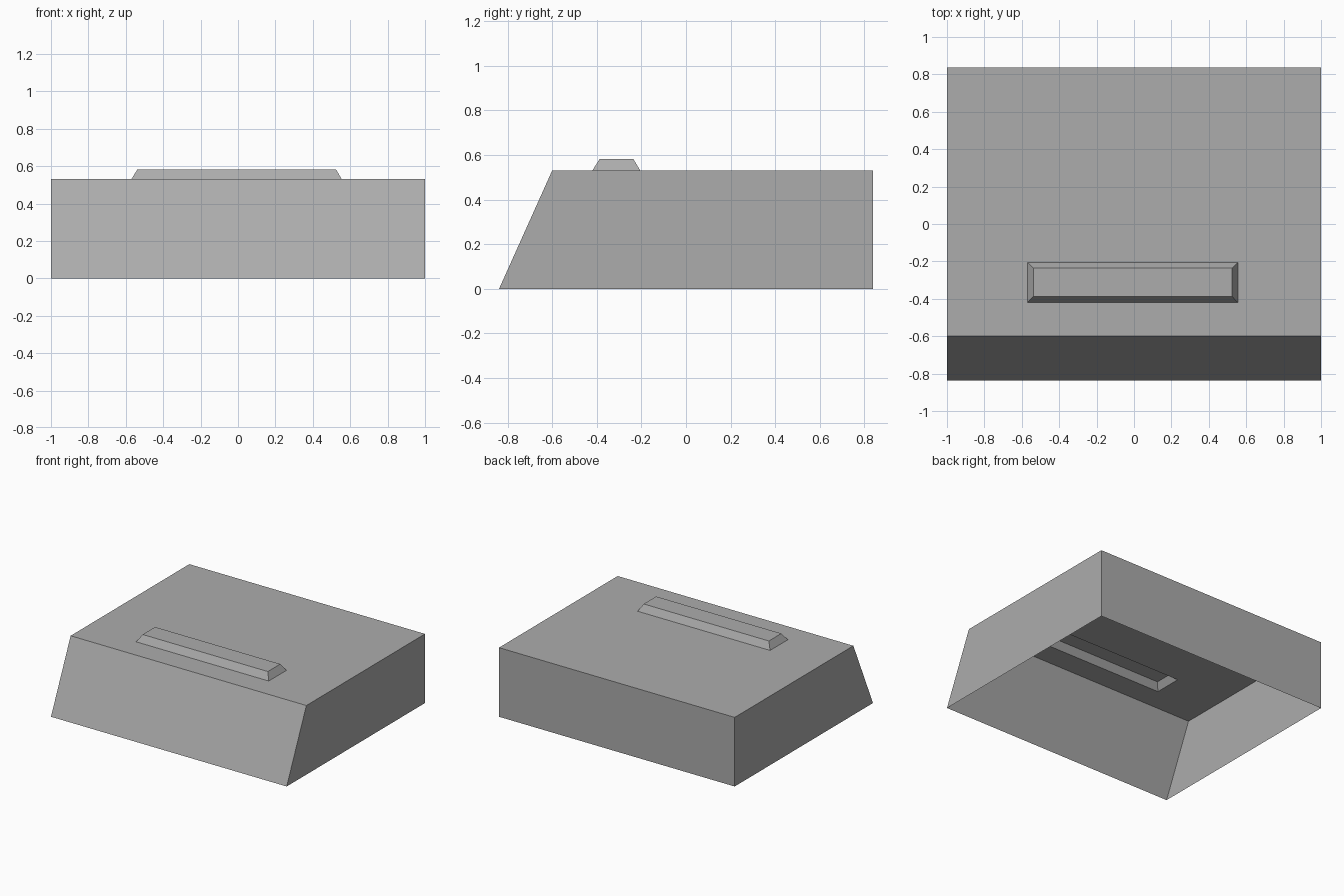
import bpy, bmesh

cube = bpy.data.objects.get("Cube")
if cube:
    bpy.data.objects.remove(cube, do_unlink=True)

# Plain grey material
shade = (0.413, 0.413, 0.413, 1)
grey = bpy.data.materials.new("plain grey")
grey.use_nodes = True
grey.diffuse_color = shade
grey.node_tree.nodes["Principled BSDF"].inputs["Base Color"].default_value = shade


def place(face, x0, x1, y0, y1, z):
    """Fit a four-sided face to a level rectangle."""
    mid = face.calc_center_median()
    for v in face.verts:
        v.co = (x0 if v.co.x < mid.x else x1, y0 if v.co.y < mid.y else y1, z)


bm = bmesh.new()
bmesh.ops.create_cube(bm, size=2)
bm.faces.ensure_lookup_table()
top = max(bm.faces, key=lambda f: f.calc_center_median().z)
bottom = min(bm.faces, key=lambda f: f.calc_center_median().z)

# Hollow body: sloping front, open underneath
place(top, -1, 1, -0.6, 0.838, 0.53)
place(bottom, -1, 1, -0.838, 0.838, 0)
bmesh.ops.delete(bm, geom=[bottom], context='FACES_ONLY')

# Raised ridge with bevelled sides, pressed out of the top sheet
bmesh.ops.inset_individual(bm, faces=[top], thickness=0.1)
place(top, -0.57, 0.555, -0.42, -0.205, 0.53)
bmesh.ops.inset_individual(bm, faces=[top], thickness=0.02)
place(top, -0.538, 0.524, -0.387, -0.236, 0.582)

bm.normal_update()
mesh = bpy.data.meshes.new("hollow_cover")
bm.to_mesh(mesh)
bm.free()
mesh.materials.append(grey)
cover = bpy.data.objects.new("hollow_cover", mesh)
bpy.context.collection.objects.link(cover)
